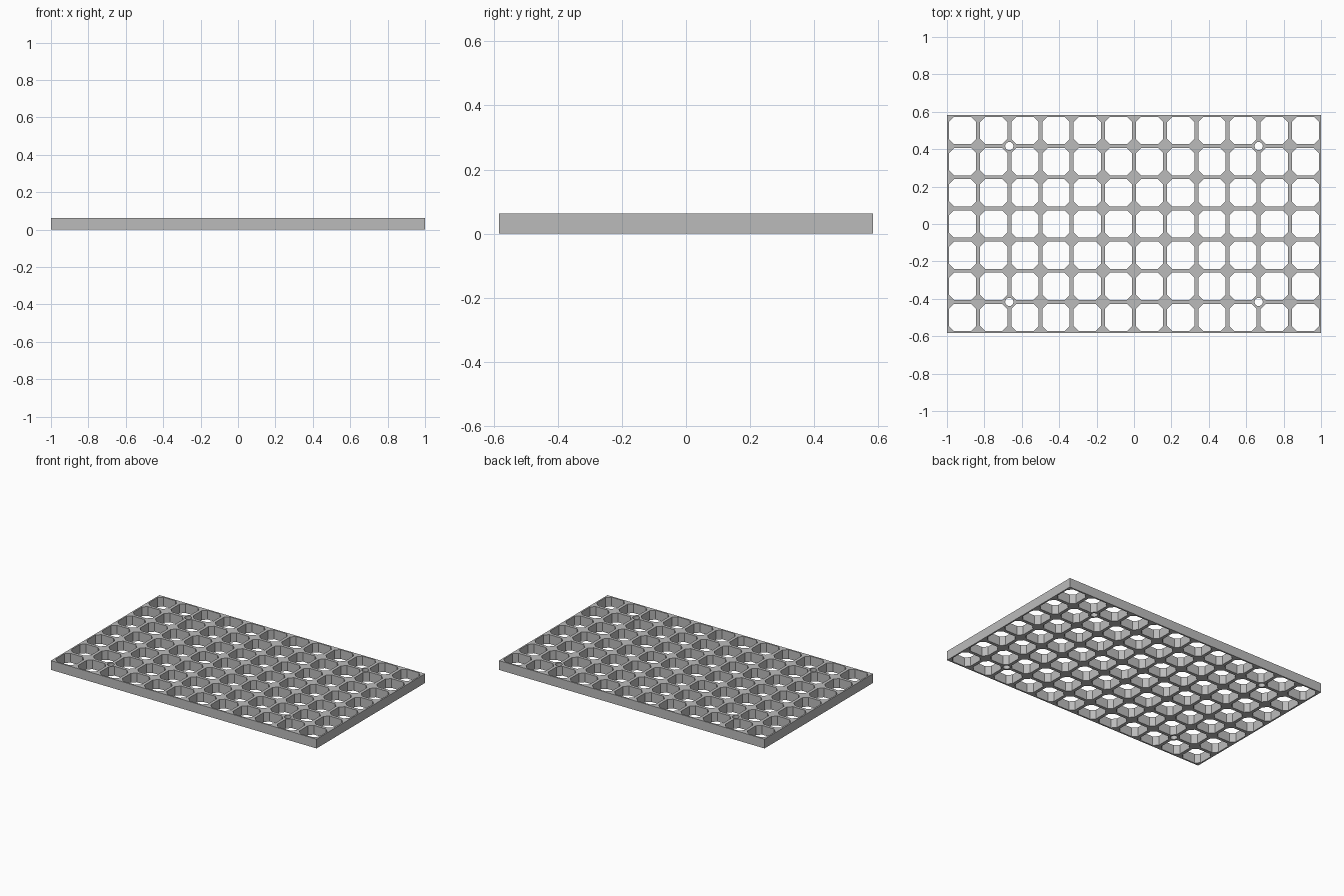
import bpy
import math

if "Cube" in bpy.data.objects:
    bpy.data.objects.remove(bpy.data.objects["Cube"], do_unlink=True)

COLS, ROWS = 12, 7
PITCH = 2 / COLS
HEIGHT = 0.063
HALF_BAR = 0.0105
CHAMFER = 0.027
HOLE_R = 0.022

grey = bpy.data.materials.new("plain grey")
grey.use_nodes = True
colour = (0.5, 0.5, 0.5, 1)
grey.diffuse_color = colour
grey.node_tree.nodes["Principled BSDF"].inputs["Base Color"].default_value = colour

# Flat outline, filled between its loops and extruded to the panel height
curve = bpy.data.curves.new("grid_panel", "CURVE")
curve.dimensions = "2D"
curve.fill_mode = "BOTH"
curve.extrude = HEIGHT / 2


def add_loop(points, cx=0, cy=0):
    spline = curve.splines.new("POLY")
    spline.points.add(len(points) - 1)
    for p, (x, y) in zip(spline.points, points):
        p.co = (cx + x, cy + y, 0, 1)
    spline.use_cyclic_u = True


# Outer rim
hx, hy = COLS * PITCH / 2, ROWS * PITCH / 2
add_loop([(-hx, -hy), (hx, -hy), (hx, hy), (-hx, hy)])

# Chamfered square openings
a = PITCH / 2 - HALF_BAR
b = a - CHAMFER
opening = [(a, -b), (a, b), (b, a), (-b, a), (-a, b), (-a, -b), (-b, -a), (b, -a)]
for i in range(COLS):
    for j in range(ROWS):
        add_loop(opening, (i + 0.5) * PITCH - hx, (j + 0.5) * PITCH - hy)

# Screw holes at four bar crossings
circle = [(HOLE_R * math.cos(k * math.tau / 32), HOLE_R * math.sin(k * math.tau / 32))
          for k in range(32)]
for sx in (-1, 1):
    for sy in (-1, 1):
        add_loop(circle, sx * (hx - 2 * PITCH), sy * (hy - PITCH))

# Turn the outline into a clean mesh standing on the ground
panel = bpy.data.objects.new("grid_panel", curve)
bpy.context.collection.objects.link(panel)
panel.location.z = HEIGHT / 2
bpy.ops.object.select_all(action="DESELECT")
panel.select_set(True)
bpy.context.view_layer.objects.active = panel
bpy.ops.object.convert(target="MESH")
panel = bpy.context.object
panel.name = "grid_panel"
panel.data.materials.clear()
panel.data.materials.append(grey)
bpy.ops.object.mode_set(mode="EDIT")
bpy.ops.mesh.select_all(action="SELECT")
bpy.ops.mesh.remove_doubles(threshold=0.0001)
bpy.ops.mesh.normals_make_consistent(inside=False)
bpy.ops.object.mode_set(mode="OBJECT")
bpy.ops.object.shade_smooth_by_angle(angle=math.radians(30))
